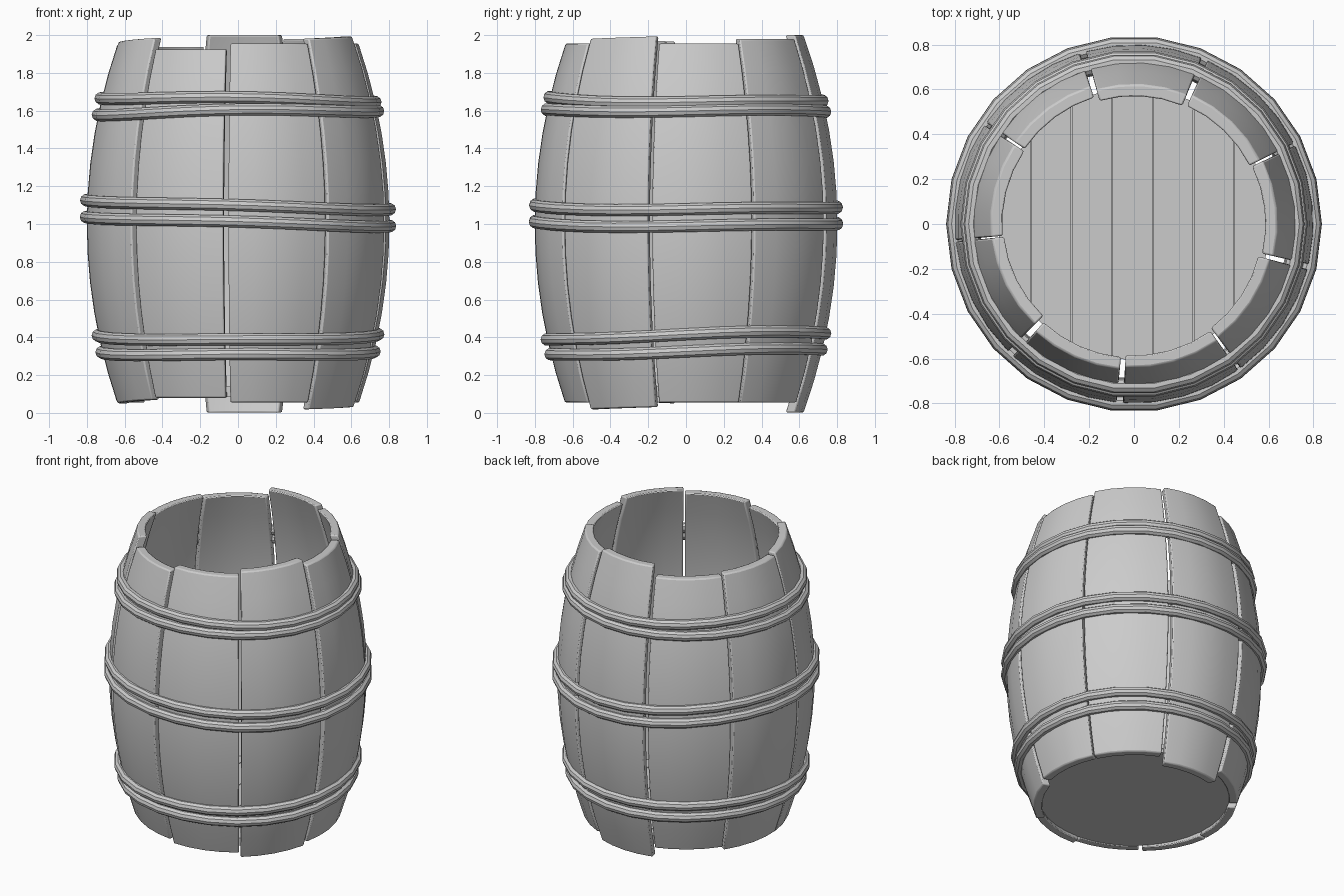
import bpy, bmesh
from math import radians, cos, sin, pi, sqrt, asin

if "Cube" in bpy.data.objects:
    bpy.data.objects.remove(bpy.data.objects["Cube"])


def finish(name, bm, bevel=0.0):
    bmesh.ops.recalc_face_normals(bm, faces=bm.faces)
    me = bpy.data.meshes.new(name)
    bm.to_mesh(me)
    bm.free()
    ob = bpy.data.objects.new(name, me)
    bpy.context.collection.objects.link(ob)
    if bevel:
        m = ob.modifiers.new("bevel", 'BEVEL')
        m.width, m.segments, m.limit_method = bevel, 2, 'ANGLE'
        m.angle_limit = radians(40)
    bpy.ops.object.select_all(action='DESELECT')
    ob.select_set(True)
    bpy.context.view_layer.objects.active = ob
    bpy.ops.object.shade_smooth_by_angle(angle=radians(35))
    return ob


def wall(z):
    return 0.803 - 0.18 * (z - 1) ** 2


THICK, ARC, LEVELS = 0.055, 4, 12


# Curved stave: grid over angle x height, with inner and outer skins
def stave(i, a0, a1, bottom, top, tilt):
    bm = bmesh.new()
    grid = {}
    for s in range(2):
        for u in range(ARC + 1):
            a = a0 + (a1 - a0) * u / ARC
            for k in range(LEVELS + 1):
                z = bottom + (top - bottom) * k / LEVELS + tilt * (u / ARC - 0.5)
                r = wall(z) - THICK * s
                grid[s, u, k] = bm.verts.new((r * cos(a), r * sin(a), z))

    def quad(*keys):
        bm.faces.new([grid[k] for k in keys])
    for u in range(ARC):
        for k in range(LEVELS):
            for s in range(2):
                quad((s, u, k), (s, u + 1, k), (s, u + 1, k + 1), (s, u, k + 1))
        for k in (0, LEVELS):
            quad((0, u, k), (0, u + 1, k), (1, u + 1, k), (1, u, k))
    for k in range(LEVELS):
        for u in (0, ARC):
            quad((0, u, k), (0, u, k + 1), (1, u, k + 1), (1, u, k))
    finish(f"stave_{i + 1}", bm, 0.008)


# Seam angle, half gap; bottom, top and tilt of the stave after the seam
staves = [(-174.6, .003, .06, 1.975, .02), (-133.6, .013, .08, 1.925, 0),
          (-94.6, .012, .055, 1.955, 0), (-54, .006, .025, 1.987, .012),
          (-13.8, .010, .055, 1.955, 0), (26.4, .005, .055, 1.98, 0),
          (66.8, .012, .002, 2.0, 0), (106.6, .012, .08, 1.938, 0),
          (146, .006, .055, 1.95, 0)]
for i, (a, g, b, t, tilt) in enumerate(staves):
    n = staves[(i + 1) % len(staves)]
    end = n[0] if n[0] > a else n[0] + 360
    stave(i, radians(a) + g / 0.7, radians(end) - n[1] / 0.7, b, t, tilt)


# Wavy hoops: z height, x slope, y slope, wave
def hoop(name, z0, sx, sy, wave, n=26, m=10, minor=0.033):
    bm = bmesh.new()
    rings = []
    for j in range(n):
        a = 2 * pi * j / n
        z = z0 + sx * cos(a) + sy * sin(a) + wave * cos(2 * a) + 0.006 * sin(3 * a)
        R = wall(z0) + 0.002
        rings.append([bm.verts.new(((R + minor * cos(p)) * cos(a),
                                    (R + minor * cos(p)) * sin(a),
                                    z + minor * sin(p)))
                      for p in (2 * pi * k / m for k in range(m))])
    for j in range(n):
        A, B = rings[j], rings[(j + 1) % n]
        for k in range(m):
            q = (k + 1) % m
            bm.faces.new((A[k], B[k], B[q], A[q]))
    finish(name, bm)


hoop("top_hoop_upper", 1.658, -.010, -.004, -.003)
hoop("top_hoop_lower", 1.594, .010, .000, -.006)
hoop("middle_hoop_upper", 1.098, -.024, .000, .004)
hoop("middle_hoop_lower", 1.010, -.024, .000, .003)
hoop("bottom_hoop_upper", .409, .003, .022, .004)
hoop("bottom_hoop_lower", .323, .002, .018, .000)


# Prism of the disc slice between two x limits
def slice_prism(name, r, x0, x1, z0, z1, n=6, bevel=0.0):
    x0, x1 = max(x0, -r), min(x1, r)
    t0, t1 = asin(x0 / r), asin(x1 / r)
    ts = [t0 + (t1 - t0) * k / n for k in range(n + 1)]
    pts = [(r * sin(t), -r * cos(t)) for t in ts] + [(r * sin(t), r * cos(t)) for t in reversed(ts)]
    bm = bmesh.new()
    face = bm.faces.new([bm.verts.new((x, y, z0)) for x, y in pts])
    new = bmesh.ops.extrude_face_region(bm, geom=[face])["geom"]
    bmesh.ops.translate(bm, vec=(0, 0, z1 - z0),
                        verts=[v for v in new if isinstance(v, bmesh.types.BMVert)])
    bmesh.ops.remove_doubles(bm, verts=bm.verts, dist=1e-5)
    finish(name, bm, bevel)


# Floor: base disc with planks on top
slice_prism("floor_base", 0.6, -0.6, 0.6, 0.085, 0.115, 24)
for i in range(7):
    x = -0.64 + 0.181 * i
    slice_prism(f"floor_plank_{i + 1}", 0.605, x + .002, x + .179, 0.11, 0.14)
